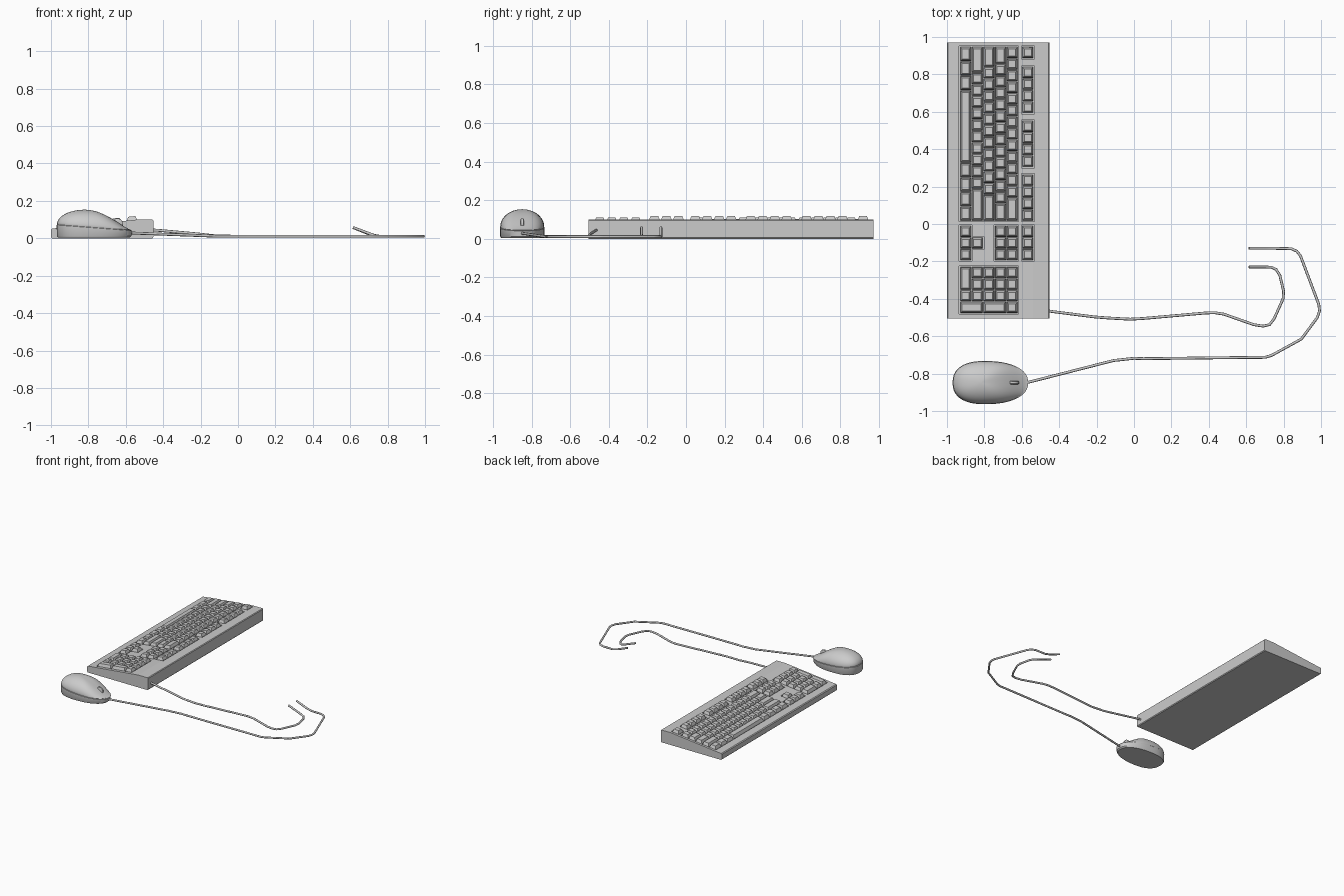
import bpy, bmesh
from math import sin, cos, pi, copysign

if "Cube" in bpy.data.objects:
    bpy.data.objects.remove(bpy.data.objects["Cube"])

U, Y0, X0 = 0.0621, 0.948, -0.931      # key unit, first key edge, lowest key row


def make(name, bm, smooth=None):
    bmesh.ops.recalc_face_normals(bm, faces=bm.faces)
    me = bpy.data.meshes.new(name)
    bm.to_mesh(me)
    bm.free()
    ob = bpy.data.objects.new(name, me)
    bpy.context.collection.objects.link(ob)
    bpy.ops.object.select_all(action='DESELECT')
    ob.select_set(True)
    bpy.context.view_layer.objects.active = ob
    if smooth:
        bpy.ops.object.shade_smooth_by_angle(angle=smooth)
    return ob


def loft(bm, rings):
    """Skin a list of closed rings and cap both ends."""
    vs = [[bm.verts.new(p) for p in r] for r in rings]
    n = len(vs[0])
    for a, b in zip(vs, vs[1:]):
        for i in range(n):
            bm.faces.new((a[i], a[(i + 1) % n], b[(i + 1) % n], b[i]))
    bm.faces.new(vs[0][::-1])
    bm.faces.new(vs[-1])


def plate(x):
    return min(0.1, 0.05 + 0.05 * (x + 1) / 0.46)


def key_block(bm, u, r, w, h, grow, levels):
    """Tapered block in key units; levels = (height above plate, inset)."""
    xa, xb = X0 + r * U - grow, X0 + (r + h) * U + grow
    ya, yb = Y0 - u * U + grow, Y0 - (u + w) * U - grow
    rings = []
    for z, i in levels:
        rings.append([(x, y, plate(x) + z) for x, y in
                      ((xa + i, ya - i), (xb - i, ya - i), (xb - i, yb + i), (xa + i, yb + i))])
    loft(bm, rings)


# Keyboard case: wedge profile extruded along y
prof = [(-0.994, 0), (-0.458, 0), (-0.453, 0.006), (-0.453, 0.095), (-0.458, 0.1),
        (-0.54, 0.1), (-0.994, 0.052), (-1, 0.046), (-1, 0.006)]
bm = bmesh.new()
loft(bm, [[(x, y, z) for x, z in prof] for y in (0.97, -0.505)])
case = make("keyboard_case", bm)

# Recessed wells around each key cluster
wells = [(0, 0, 15, 5), (0, 5.35, 1, 1), (1.72, 5.35, 4, 1), (6.36, 5.35, 4, 1), (11, 5.35, 4, 1),
         (15.4, 5.35, 3, 1), (15.4, 3, 3, 2), (15.4, 0, 3, 1), (16.4, 0.5, 1, 1.5), (18.95, 0, 4, 5)]
for w in wells:
    bm = bmesh.new()
    key_block(bm, *w, 0.004, [(-0.02, 0), (0.05, 0)])
    cutter = make("well_cutter", bm)
    cutter.hide_render = True
    mod = case.modifiers.new("well", 'BOOLEAN')
    mod.operation, mod.object, mod.solver = 'DIFFERENCE', cutter, 'EXACT'
    bpy.context.view_layer.objects.active = case
    bpy.ops.object.modifier_apply(modifier=mod.name)
    bpy.data.objects.remove(cutter)

# Key layout: (start, row, widths)
rows = [
    (0, 0, [1.25] * 3 + [6.25] + [1.25] * 4),
    (0, 1, [2.25] + [1] * 10 + [2.75]),
    (0, 2, [1.75] + [1] * 11 + [2.25]),
    (0, 3, [1.5] + [1] * 12 + [1.5]),
    (0, 4, [1] * 13 + [2]),
    (0, 5.35, [1]), (1.72, 5.35, [1] * 4), (6.36, 5.35, [1] * 4), (11, 5.35, [1] * 4),
    (15.4, 5.35, [1] * 3), (15.4, 4, [1] * 3), (15.4, 3, [1] * 3),
    (16.4, 1, [1]), (15.4, 0, [1] * 3),
    (18.95, 0, [2, 1]), (18.95, 1, [1] * 3), (18.95, 2, [1] * 3), (18.95, 3, [1] * 3),
    (18.95, 4, [1] * 4),
]
keys = [(21.95, 0, 1, 2), (21.95, 2, 1, 2)]       # tall number pad keys
for u, r, widths in rows:
    for w in widths:
        keys.append((u, r, w, 1))
        u += w
bm = bmesh.new()
for k in keys:
    key_block(bm, *k, -0.002, [(-0.021, 0), (0, 0.002), (0.02, 0.010)])
make("keys", bm)

# Mouse: egg-shaped plan, flat base band and a dome leaning backwards
N, CY, AX = 48, -0.848, -0.82


def outline(a):
    c, s = cos(a), sin(a)
    x = -0.768 + 0.202 * copysign(abs(c) ** 0.85, c)
    y = 0.115 * copysign(abs(s) ** 0.85, s) * (1 - 0.1 * c)
    return x, y


def seam(x):
    return 0.075 - 0.075 * (x + 0.97) / 1.0


def mouse_ring(scale, zf):
    out = []
    for i in range(N):
        a = 2 * pi * i / N
        x, y = outline(a)
        out.append((AX + (x - AX) * scale, CY + y * scale, zf(x, a)))
    return out


bm = bmesh.new()
loft(bm, [mouse_ring(0.95, lambda x, a: 0.004), mouse_ring(0.985, lambda x, a: 0.012),
          mouse_ring(1.0, lambda x, a: seam(x) - 0.004), mouse_ring(0.98, lambda x, a: seam(x) - 0.002)])
make("mouse_base", bm, 0.6)

bm = bmesh.new()
rings = [mouse_ring(0.96, lambda x, a: seam(x) - 0.006)]
for k in range(13):
    s = cos(pi / 2 * k / 12.3)

    def dome(x, a, s=s):
        q = 0.5 + 0.9 * max(0, cos(a)) ** 2
        return seam(x) + (0.153 - seam(x)) * (1 - s * s) ** q
    rings.append(mouse_ring(0.985 * s, dome))
loft(bm, rings)
make("mouse_shell", bm, 0.8)

# Scroll wheel
bm = bmesh.new()
loft(bm, [[(-0.645 + r * cos(2 * pi * i / 24), CY + y, 0.076 + r * sin(2 * pi * i / 24))
           for i in range(24)]
          for y, r in ((-0.009, 0.025), (-0.006, 0.03), (0.006, 0.03), (0.009, 0.025))])
make("scroll_wheel", bm, 0.6)


# Cables
def cable(name, pts):
    cu = bpy.data.curves.new(name, 'CURVE')
    cu.dimensions = '3D'
    cu.bevel_depth, cu.bevel_resolution, cu.use_fill_caps = 0.0075, 2, True
    sp = cu.splines.new('POLY')
    sp.points.add(len(pts) - 1)
    for p, c in zip(sp.points, pts):
        p.co = (*c, 1)
    ob = bpy.data.objects.new(name, cu)
    bpy.context.collection.objects.link(ob)
    bpy.ops.object.select_all(action='DESELECT')
    ob.select_set(True)
    bpy.context.view_layer.objects.active = ob
    bpy.ops.object.convert(target='MESH')
    bpy.ops.object.shade_smooth_by_angle(angle=0.9)


G = 0.011
cable("mouse_cable", [
    (-0.6, -0.85, 0.03), (-0.56, -0.845, 0.028), (-0.11, -0.73, G), (0, -0.718, G), (0.05, -0.72, G),
    (0.645, -0.713, G), (0.7, -0.713, G), (0.735, -0.703, G), (0.895, -0.615, G), (0.98, -0.5, G),
    (0.992, -0.465, G), (0.988, -0.43, G), (0.89, -0.17, G), (0.87, -0.145, G), (0.84, -0.132, G),
    (0.75, -0.13, G), (0.7, -0.13, 0.024), (0.615, -0.13, 0.058)])
cable("keyboard_cable", [
    (-0.47, -0.463, 0.045), (-0.43, -0.469, 0.043), (-0.21, -0.497, 0.023), (-0.13, -0.503, 0.014),
    (-0.02, -0.509, G), (0.05, -0.505, G), (0.38, -0.476, G), (0.43, -0.474, G), (0.48, -0.482, G),
    (0.64, -0.538, G), (0.69, -0.546, G), (0.725, -0.538, G), (0.75, -0.505, G), (0.797, -0.4, G),
    (0.8, -0.36, G), (0.78, -0.275, G), (0.76, -0.243, G), (0.735, -0.231, 0.013),
    (0.7, -0.23, 0.026), (0.615, -0.23, 0.058)])
